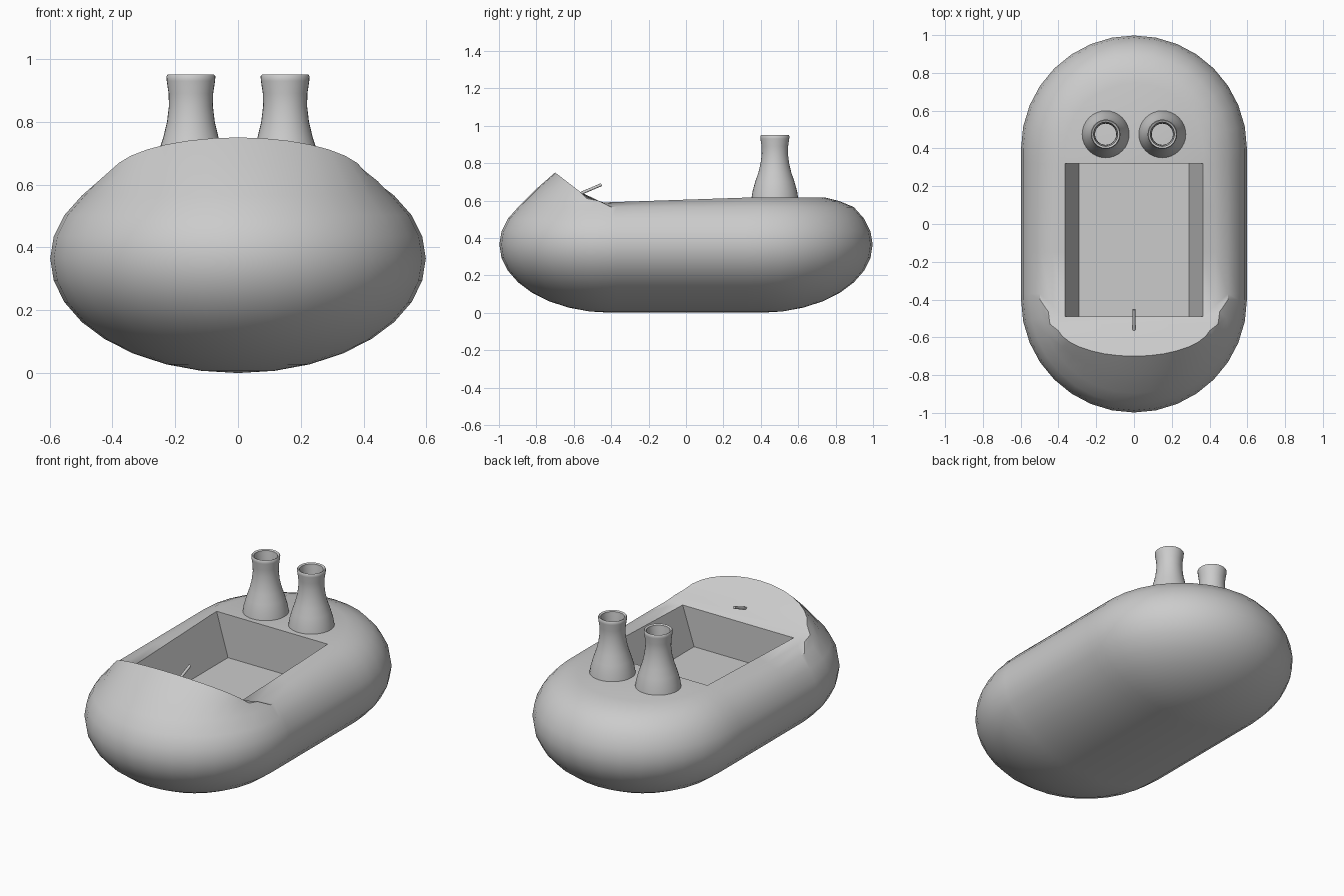
import bpy, bmesh
from math import sin, cos, pi, radians
from mathutils import Vector

if "Cube" in bpy.data.objects:
    bpy.data.objects.remove(bpy.data.objects["Cube"])

SEG = 16                       # segments per rounded end
YS = [0.32, 0.1, -0.15, -0.37]  # stations along the straight sides
END, MID = 0.4, 0.365          # centre of rounded ends, height of widest line


def finish(bm, name, angle=32):
    bmesh.ops.remove_doubles(bm, verts=bm.verts[:], dist=0.0005)
    bmesh.ops.recalc_face_normals(bm, faces=bm.faces[:])
    me = bpy.data.meshes.new(name)
    bm.to_mesh(me)
    bm.free()
    ob = bpy.data.objects.new(name, me)
    bpy.context.collection.objects.link(ob)
    bpy.ops.object.select_all(action='DESELECT')
    ob.select_set(True)
    bpy.context.view_layer.objects.active = ob
    bpy.ops.object.shade_smooth_by_angle(angle=radians(angle))
    return ob


def loop(rear, straight, front):
    """Closed ring: rear arc, left side, front arc, right side."""
    arc = [pi * i / SEG for i in range(SEG + 1)]
    pts = [rear(a) for a in arc]
    pts += [straight(-1, y) for y in YS]
    pts += [front(a) for a in reversed(arc)]
    pts += [straight(1, y) for y in reversed(YS)]
    return [Vector(p) for p in pts]


def hull_ring(t):
    r, z = 0.598 * cos(t), MID + MID * sin(t)
    if t > 0:
        z = MID + 0.36 * sin(t)
    return loop(lambda a: (r * cos(a), END + r * sin(a), z),
                lambda s, y: (s * r, y, z),
                lambda a: (r * cos(a), -END - r * sin(a), z))


def dash_z(y):
    return 0.75 - (y + 0.70) * 0.77


def cowl(a):
    y = -0.53 - 0.17 * sin(a)
    return (0.41 * cos(a), y, dash_z(y))


def rim_side(s, y):
    y = -0.49 if y == YS[-1] else y
    return (s * 0.365, y, 0.588 + (y + 0.49) * 0.034)


# Hull: stadium-shaped rounded shell, rising to a cowl in front
rings = [hull_ring(radians(11.25 * k)) for k in range(-8, 4)]
rim = loop(lambda a: (0.365 * cos(a), END + 0.345 * sin(a), 0.616), rim_side, cowl)
rings.append([p.lerp(q, 0.5) + Vector((0, 0, 0.006)) for p, q in zip(rings[-1], rim)])
rings.append(rim)
bm = bmesh.new()
vr = [[bm.verts.new(p) for p in ring] for ring in rings]
n = len(rim)
for lo, hi in zip(vr, vr[1:]):
    for i in range(n):
        j = (i + 1) % n
        bm.faces.new((lo[i], lo[j], hi[j], hi[i]))

# Rear deck, sloped dash and sunken cockpit share the rim
top = vr[-1]
l0 = SEG + 1                 # left side start
l1 = l0 + len(YS) - 1        # left front corner
r1 = l1 + SEG + 2            # right front corner
bm.faces.new(top[:l0 + 1] + [top[-1]])
bm.faces.new(top[l1:r1 + 1])
FZ = 0.36
bl, fl, fr, br = [bm.verts.new((x, y, FZ)) for x, y in
                  ((-0.29, 0.32), (-0.29, -0.49), (0.29, -0.49), (0.29, 0.32))]
bm.faces.new((bl, fl, fr, br))
bm.faces.new(top[l0:l1 + 1] + [fl, bl])
bm.faces.new(top[r1:] + [br, fr])
bm.faces.new((top[-1], top[l0], bl, br))
bm.faces.new((top[l1], top[r1], fr, fl))
finish(bm, "hull")


# Twin flared funnels, hollow
outer = [(0.125, 0.612), (0.119, 0.65), (0.105, 0.70), (0.088, 0.75), (0.076, 0.80),
         (0.070, 0.85), (0.071, 0.89), (0.077, 0.93), (0.078, 0.945), (0.074, 0.95)]
profile = outer + [(r - 0.014, z) for r, z in reversed(outer[:-1])]


def funnel(name, x):
    bm = bmesh.new()
    k = 32
    rows = [[bm.verts.new((x + r * cos(2 * pi * i / k), 0.475 + r * sin(2 * pi * i / k), z))
             for i in range(k)] for r, z in profile]
    for a, b in zip(rows, rows[1:]):
        for i in range(k):
            j = (i + 1) % k
            bm.faces.new((a[i], a[j], b[j], b[i]))
    finish(bm, name, 50)


funnel("left_funnel", -0.15)
funnel("right_funnel", 0.15)

# Control stick on the dash
p, q = Vector((0, -0.57, 0.635)), Vector((0, -0.452, 0.685))
bm = bmesh.new()
bmesh.ops.create_cone(bm, cap_ends=True, segments=12, radius1=0.008, radius2=0.008,
                      depth=(q - p).length)
rot = (q - p).to_track_quat('Z', 'Y').to_matrix()
for v in bm.verts:
    v.co = rot @ v.co + (p + q) / 2
finish(bm, "control_stick")
